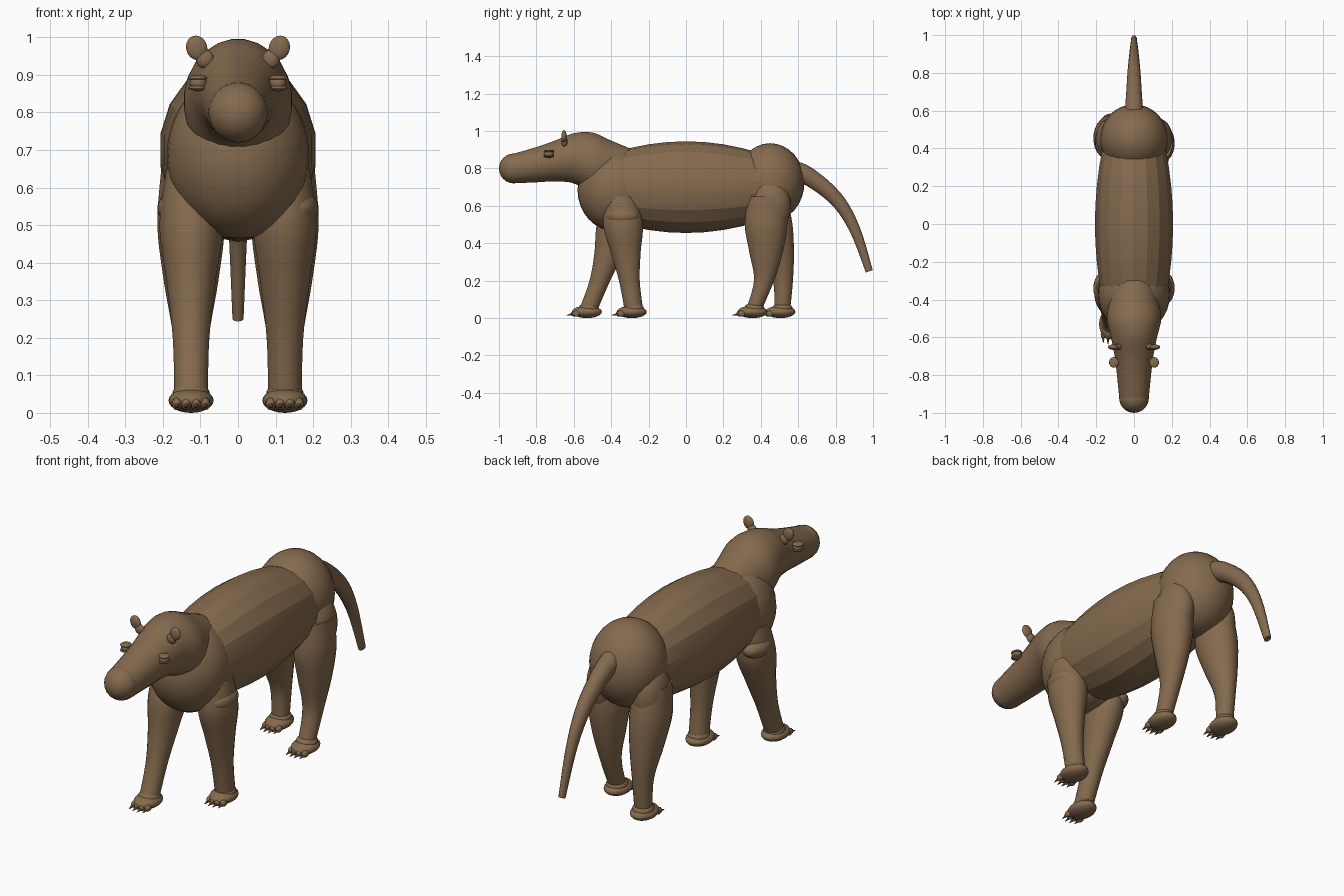
import bpy, math
from mathutils import Vector

default_cube = bpy.data.objects.get("Cube")
if default_cube:
    bpy.data.objects.remove(default_cube, do_unlink=True)

brown = (0.235, 0.145, 0.076, 1)
hide = bpy.data.materials.new("brown hide")
hide.use_nodes = True
hide.diffuse_color = brown
hide.node_tree.nodes["Principled BSDF"].inputs["Base Color"].default_value = brown


def finish(obj, name, angle=40):
    obj.name = obj.data.name = name
    obj.data.materials.append(hide)
    bpy.ops.object.select_all(action='DESELECT')
    obj.select_set(True)
    bpy.context.view_layer.objects.active = obj
    bpy.ops.object.shade_smooth_by_angle(angle=math.radians(angle))


def ball(name, location, size, tilt=0, sides=24):
    bpy.ops.mesh.primitive_uv_sphere_add(segments=sides, ring_count=sides // 2,
                                         location=location, rotation=(0, tilt, 0))
    bpy.context.object.scale = size
    finish(bpy.context.object, name)


def smooth_rows(rows, steps):
    """Pass a Catmull-Rom curve through the rows."""
    last = len(rows) - 1
    result = []
    for i in range(last):
        before, start, end, after = (Vector(rows[max(0, min(last, i + k))]) for k in (-1, 0, 1, 2))
        for step in range(steps):
            t = step / steps
            slope_in, slope_out = (end - before) / 2, (after - start) / 2
            ease = t * t * (3 - 2 * t)
            result.append(start + (end - start) * ease + slope_in * t * (1 - t) ** 2
                          - slope_out * t * t * (1 - t))
    return result + [Vector(rows[last])]


def loft(name, rows, ring_up=None, x=0, sides=24, steps=5, angle=40):
    """Skin ellipses given as y, z, half width, half depth.
    The rings lean along ring_up, or stand square to the path."""
    rows = smooth_rows(rows, steps)
    last = len(rows) - 1
    verts, faces = [], []
    for i, (y, z, width, depth) in enumerate(rows):
        along = rows[min(i + 1, last)] - rows[max(i - 1, 0)]
        up = ring_up or Vector((0, -along[1], along[0])).normalized()
        for k in range(sides):
            turn = math.tau * (k + 0.5) / sides
            verts.append(Vector((x + width * math.cos(turn), y, z)) + up * depth * math.sin(turn))
    for start in range(0, last * sides, sides):
        for k in range(sides):
            after = (k + 1) % sides
            faces.append((start + k, start + after, start + sides + after, start + sides + k))
    faces += [range(sides), range(last * sides, len(verts))]
    mesh = bpy.data.meshes.new(name)
    mesh.from_pydata(verts, [], [tuple(face) for face in faces])
    obj = bpy.data.objects.new(name, mesh)
    bpy.context.collection.objects.link(obj)
    bpy.context.view_layer.objects.active = obj
    bpy.ops.object.mode_set(mode='EDIT')
    bpy.ops.mesh.select_all(action='SELECT')
    bpy.ops.mesh.normals_make_consistent(inside=False)
    bpy.ops.object.mode_set(mode='OBJECT')
    finish(obj, name, angle)


upright = Vector((0, 0, 1))
level = Vector((0, 1, 0))

# Trunk: a barrel that narrows toward both ends, between chest and rump
barrel = []
for i in range(-4, 5):
    y = i / 10
    barrel.append((y, 0.7, 0.21 - y * y / 4, 0.245 - y * y * 0.4))
loft("torso", barrel, upright, sides=18, steps=1, angle=18)
ball("chest", (0, -0.375, 0.685), (0.19, 0.205, 0.222), sides=32)
ball("rump", (0, 0.45, 0.725), (0.18, 0.183, 0.21), sides=32)

# Neck and head, narrowing to a blunt snout
skull = [(-0.28, 0.8, 0.1), (-0.4, 0.81, 0.14), (-0.5, 0.83, 0.163), (-0.6, 0.854, 0.135),
         (-0.7, 0.84, 0.11), (-0.8, 0.82, 0.095), (-0.92, 0.8, 0.08)]
loft("neck_and_head", [(y, z, 0.015 + half * 0.8, half) for y, z, half in skull], upright)
ball("snout_tip", (0, -0.92, 0.8), (0.079, 0.08, 0.08))

# Tail, tapering evenly to the tip
bends = [(0.55, 0.79), (0.65, 0.76), (0.8, 0.64), (0.9, 0.48), (0.98, 0.25)]
loft("tail", [(y, z, 0.055 - i / 100, 0.06 - i / 100) for i, (y, z) in enumerate(bends)], sides=16)


def leg(name, side, hip, foot, hock, radii):
    """Swing a leg from hip to foot, with the hock bowed backward."""
    x = side * 0.125
    rows = []
    for i, radius in enumerate(radii):
        t = i / (len(radii) - 1)
        y = hip + (foot - hip) * t ** 1.5 + hock * math.sin(math.pi * t * t)
        rows.append((y, 0.65 - t * 0.6, 0.01 + radius * 0.7, radius))
    loft(name, rows, level, x)
    ball(name + "_foot", (x, foot - 0.01, 0.033), (0.06, 0.08, 0.033))
    ball(name + "_instep", (x, foot, 0.05), (0.05, 0.055, 0.034))
    for i in range(4):
        spread = (i - 1.5) / 40
        toe = foot - 0.077 + abs(spread) * 0.3
        ball(name + "_toe", (x + spread, toe, 0.024), (0.014, 0.022, 0.017), sides=12)
        bpy.ops.mesh.primitive_cone_add(vertices=8, radius1=0.009, radius2=0.001, depth=0.036,
                                        location=(x + spread, toe - 0.027, 0.018),
                                        rotation=(math.radians(100), 0, 0))
        finish(bpy.context.object, name + "_claw")


# Walking pose: one leg of each pair is ahead of the other
fore = (0.08, 0.107, 0.08, 0.056, 0.05)
hind = (0.1, 0.115, 0.09, 0.054, 0.043)
leg("left_front_leg", 1, -0.345, -0.28, 0, fore)
leg("right_front_leg", -1, -0.35, -0.52, 0, fore)
leg("left_hind_leg", 1, 0.43, 0.365, 0.03, hind)
leg("right_hind_leg", -1, 0.44, 0.515, 0.03, hind)

# Paired features
for side, word in ((1, "left"), (-1, "right")):
    ball(word + "_ear", (side * 0.11, -0.652, 0.972), (0.028, 0.014, 0.033), side * 0.3)
    ball(word + "_ear_base", (side * 0.088, -0.65, 0.942), (0.024, 0.016, 0.025))
    ball(word + "_eye", (side * 0.106, -0.733, 0.878), (0.023, 0.026, 0.022))
    for lid, z in (("upper", 0.892), ("lower", 0.866)):
        ball(word + "_" + lid + "_eyelid", (side * 0.107, -0.733, z), (0.025, 0.028, 0.008))
    ball(word + "_elbow", (side * 0.155, -0.34, 0.545), (0.06, 0.09, 0.05))
    ball(word + "_thigh", (side * 0.125, 0.45, 0.6), (0.08, 0.11, 0.15))
